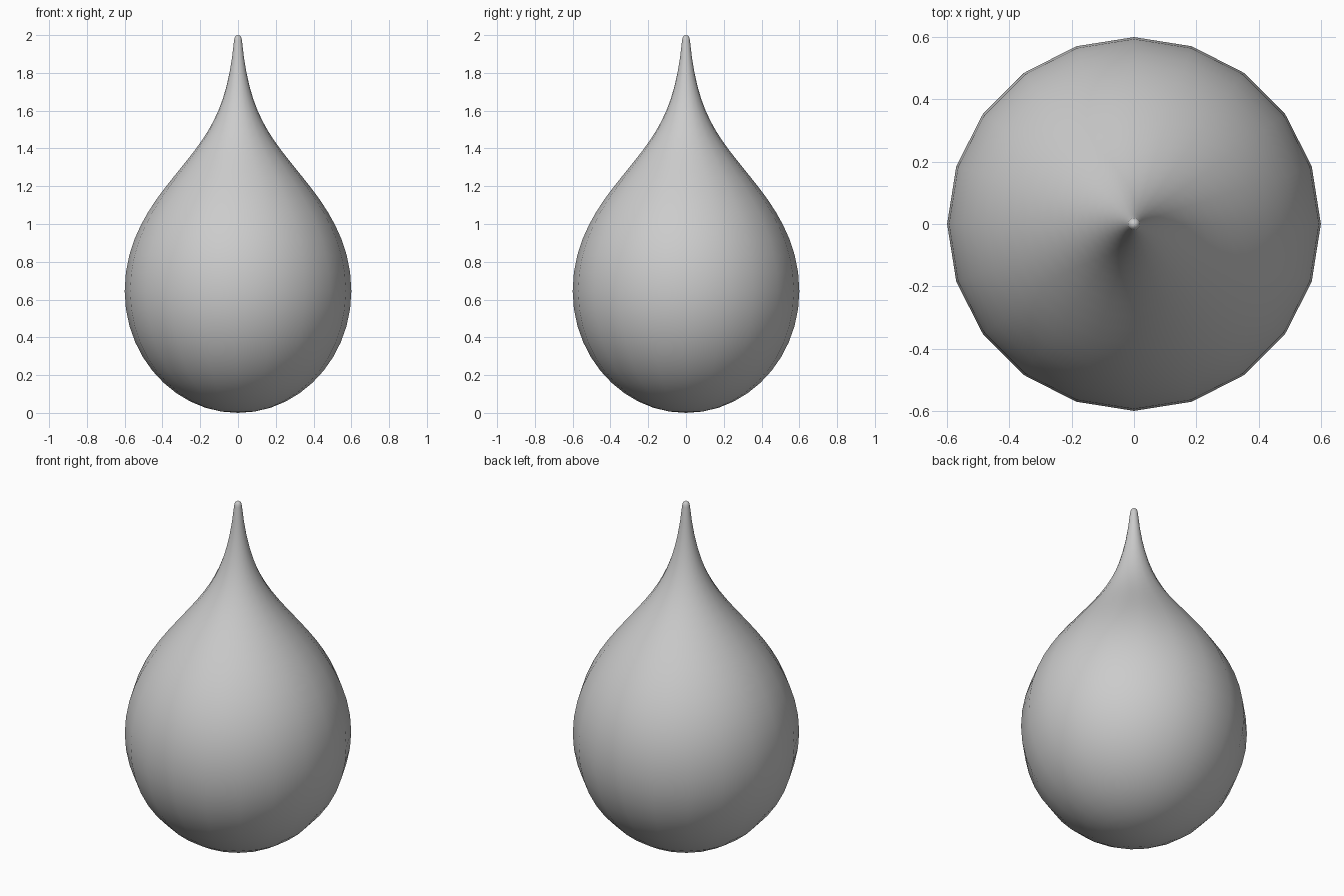
import bpy, bmesh, math
from mathutils import Vector
from mathutils.geometry import interpolate_bezier

if "Cube" in bpy.data.objects:
    bpy.data.objects.remove(bpy.data.objects["Cube"])

SIDES = 20

# Half profile (radius, height) as Bezier segments, with sample counts
segments = [
    ((0, 0), (0.33, 0), (0.6, 0.29), (0.6, 0.645), 12),          # round belly
    ((0.6, 0.645), (0.6, 0.95), (0.42, 1.15), (0.3, 1.3), 10),   # shoulder
    ((0.3, 1.3), (0.145, 1.49), (0.055, 1.62), (0.021, 1.97), 12),  # neck
    ((0.021, 1.97), (0.02, 1.992), (0.01, 2.0), (0, 2.0), 5),    # rounded tip
]
profile = []
for *pts, count in segments:
    samples = interpolate_bezier(*[Vector((r, 0, z)) for r, z in pts], count)
    profile += samples if not profile else samples[1:]

# Revolve the profile around the vertical axis
bm = bmesh.new()
verts = [bm.verts.new(p) for p in profile]
edges = [bm.edges.new(pair) for pair in zip(verts, verts[1:])]
bmesh.ops.spin(bm, geom=verts + edges, cent=(0, 0, 0), axis=(0, 0, 1),
               angle=math.tau, steps=SIDES, use_merge=True)
bmesh.ops.remove_doubles(bm, verts=bm.verts, dist=0.0002)
bmesh.ops.recalc_face_normals(bm, faces=bm.faces)
for face in bm.faces:
    face.smooth = True

mesh = bpy.data.meshes.new("droplet")
bm.to_mesh(mesh)
bm.free()
droplet = bpy.data.objects.new("droplet", mesh)
bpy.context.collection.objects.link(droplet)
